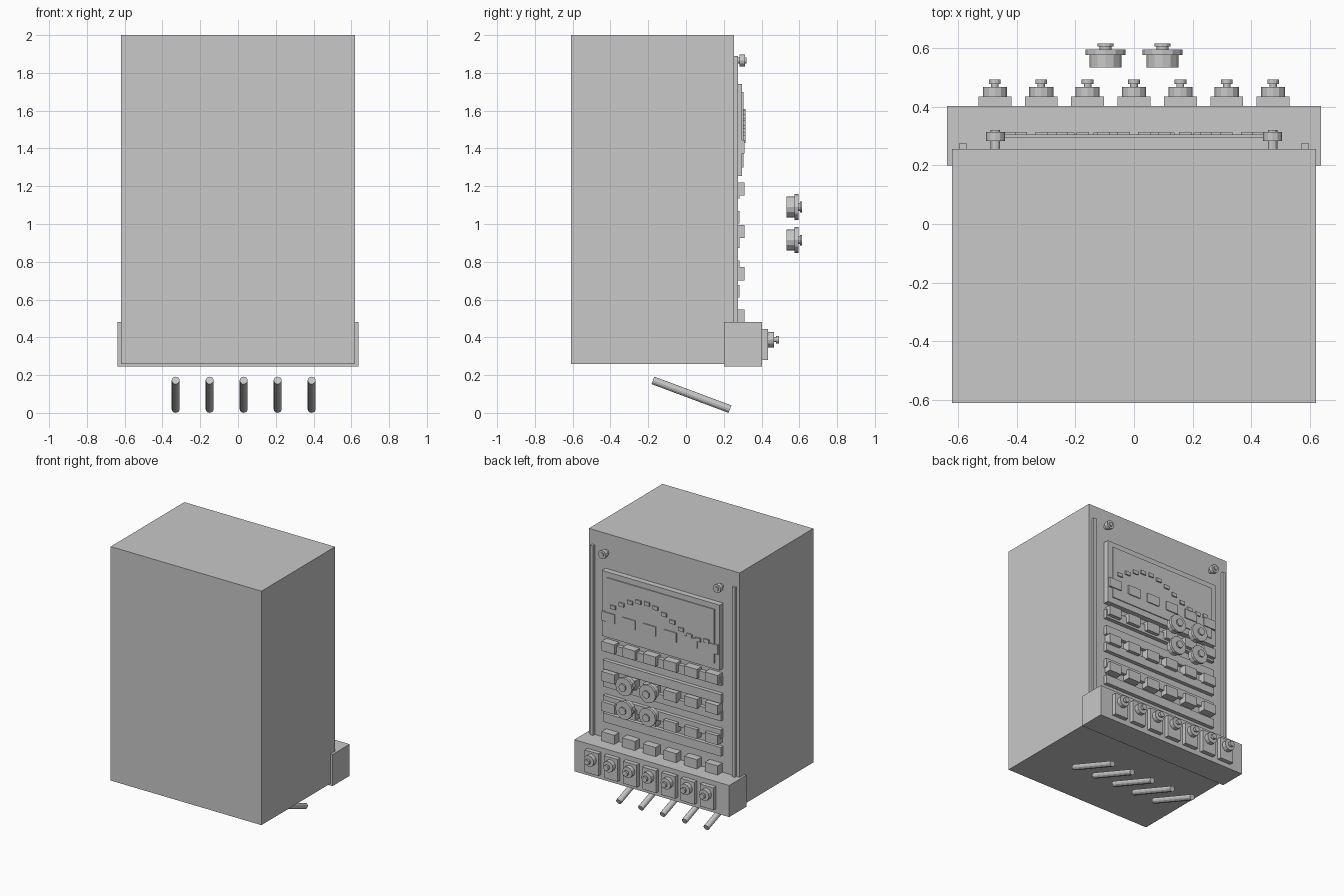
import bpy
import math
from mathutils import Vector

if "Cube" in bpy.data.objects:
    bpy.data.objects.remove(bpy.data.objects["Cube"], do_unlink=True)

GREY = (0.58, 0.58, 0.58, 1)
grey = bpy.data.materials.new("light_grey")
grey.use_nodes = True
grey.diffuse_color = GREY
grey.node_tree.nodes["Principled BSDF"].inputs["Base Color"].default_value = GREY


def finish(name):
    obj = bpy.context.object
    obj.name = name
    obj.data.materials.append(grey)
    return obj


def box(name, x, y, z):
    """Box from (min, max) pairs on each axis."""
    bpy.ops.mesh.primitive_cube_add(size=1)
    obj = finish(name)
    for v in obj.data.vertices:
        v.co = [a + (b - a) * (c + 0.5) for (a, b), c in zip((x, y, z), v.co)]
    return obj


def centred(c, width):
    return (c - width / 2, c + width / 2)


def rod(name, start, end, radius, sides=12):
    a, b = Vector(start), Vector(end)
    bpy.ops.mesh.primitive_cylinder_add(
        vertices=sides, radius=radius, depth=(b - a).length, location=(a + b) / 2,
        rotation=(b - a).to_track_quat('Z', 'Y').to_euler())
    return finish(name)


def stack(name, x, z, y, steps):
    """Coaxial discs along +y; steps are (length, radius)."""
    for i, (length, radius) in enumerate(steps):
        rod(f"{name}_section_{i + 1}", (x, y, z), (x, y + length, z), radius)
        y += length


# Cabinet and terminal base
box("cabinet", (-0.62, 0.62), (-0.61, 0.255), (0.26, 2.0))
box("terminal_base", (-0.637, 0.637), (0.2, 0.402), (0.245, 0.48))

# Side rails and corner screws
for side, s in (("left", 1), ("right", -1)):
    box(f"{side}_rail", centred(s * 0.583, 0.024), (0.25, 0.276), (0.4, 1.89))
    stack(f"{side}_screw", s * 0.472, 1.865, 0.25,
          [(0.033, 0.016), (0.03, 0.032), (0.007, 0.016)])

# Display panel with inset plate
box("display_panel", (-0.485, 0.485), (0.25, 0.297), (1.254, 1.74))
box("display_plate", (-0.445, 0.445), (0.29, 0.304), (1.30, 1.70))

# Wave of small markers on the display
for i in range(12):
    x = 0.385 - i * 0.07
    z = 1.52 + 0.077 * math.cos((x - 0.12) * 2 * math.pi / 0.88)
    box(f"wave_marker_{i + 1}", centred(x, 0.042), (0.295, 0.314), centred(z, 0.027))

# Horizontal bars
for i in range(5):
    box(f"panel_bar_{i + 1}", (-0.485, 0.485), (0.25, 0.284),
        centred(0.643 + i * 0.131, 0.066))

# Grid of push buttons
for row in range(5):
    for col in range(6):
        box(f"button_{row + 1}_{col + 1}", centred(-0.425 + col * 0.17, 0.105),
            (0.25, 0.311), centred(0.513 + row * 0.224, 0.07))

# Rotary knobs standing off the panel
for i, x in enumerate((-0.097, 0.097)):
    for j, z in enumerate((0.915, 1.09)):
        stack(f"knob_{i + 1}_{j + 1}", x, z, 0.533,
              [(0.042, 0.055), (0.02, 0.068), (0.009, 0.02), (0.01, 0.028)])

# Terminals: plate, nut and stud
for i in range(7):
    x = (i - 3) * 0.158
    box(f"terminal_plate_{i + 1}", centred(x, 0.112), (0.39, 0.434), (0.28, 0.445))
    stack(f"terminal_{i + 1}", x, 0.388, 0.43,
          [(0.036, 0.041), (0.01, 0.013), (0.016, 0.02)])

# Slanted pins below the cabinet
for i in range(5):
    x = -0.33 + i * 0.18
    rod(f"pin_{i + 1}", (x, -0.175, 0.172), (x, 0.233, 0.02), 0.021)
